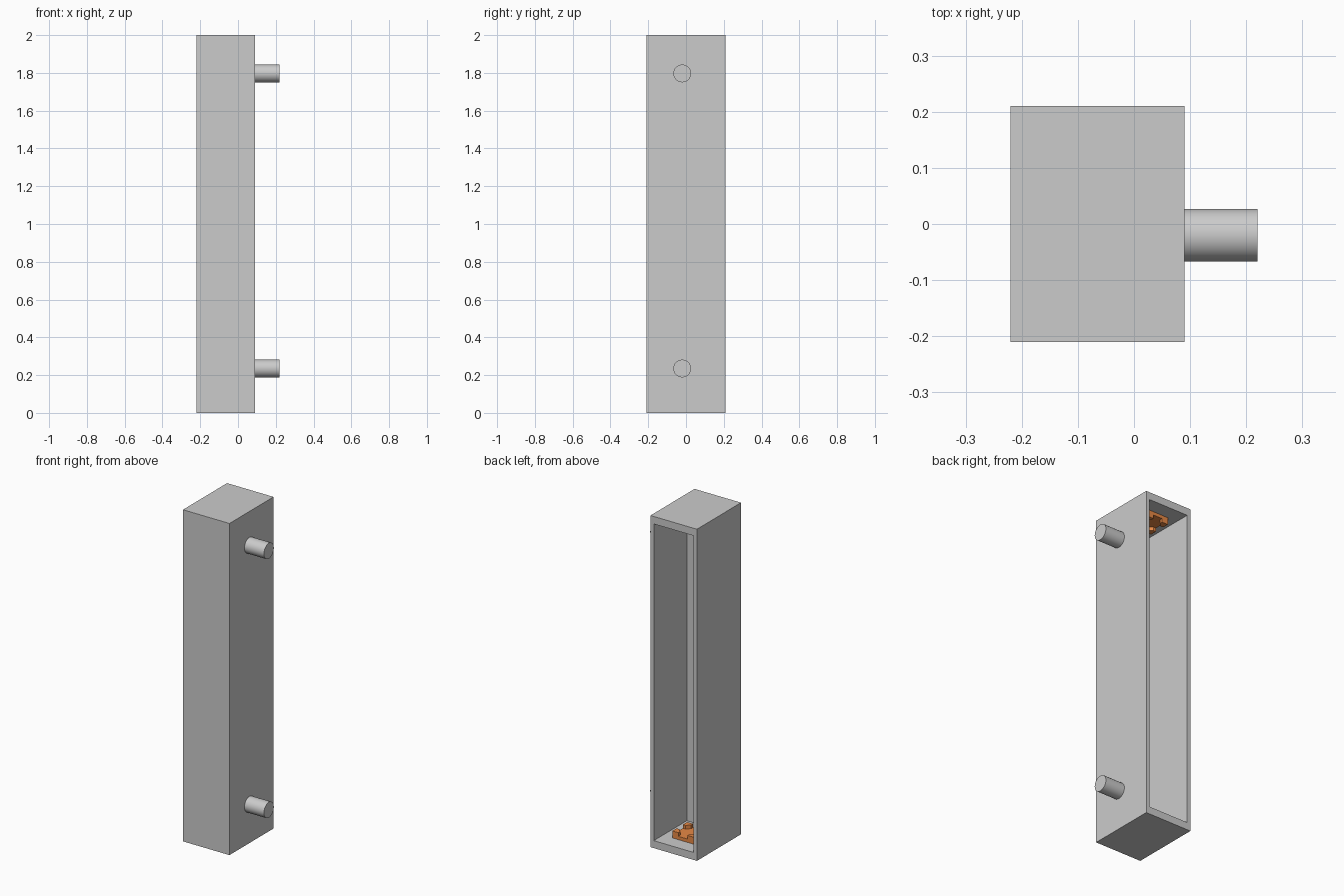
import bpy, bmesh, math
from mathutils import Matrix, Vector

if "Cube" in bpy.data.objects:
    bpy.data.objects.remove(bpy.data.objects["Cube"])

X0, X1, Y0, Y1, H = -0.22, 0.09, -0.21, 0.21, 2.0
SIDE, CAP, DEPTH = 0.022, 0.045, 0.315
CX, CY = (X0 + X1) / 2, Y1 - DEPTH / 2


def finish(bm, name, mat=None):
    mesh = bpy.data.meshes.new(name)
    bm.to_mesh(mesh)
    bm.free()
    ob = bpy.data.objects.new(name, mesh)
    bpy.context.collection.objects.link(ob)
    if mat:
        mesh.materials.append(mat)
    return ob


def prism(bm, pts, z0, z1):
    """Vertical prism from a flat outline."""
    face = bm.faces.new([bm.verts.new((x, y, z0)) for x, y in pts])
    ext = bmesh.ops.extrude_face_region(bm, geom=[face])["geom"]
    top = [g for g in ext if isinstance(g, bmesh.types.BMVert)]
    bmesh.ops.translate(bm, verts=top, vec=(0, 0, z1 - z0))


# Tall casing, with a deep recess open at the back
bm = bmesh.new()
bmesh.ops.create_cube(bm, size=1, matrix=Matrix.Translation((CX, 0, H / 2))
                      @ Matrix.Diagonal((X1 - X0, Y1 - Y0, H, 1)))
bm.normal_update()
back = max(bm.faces, key=lambda f: f.normal.y)
bmesh.ops.inset_individual(bm, faces=[back], thickness=0.02)
for v in back.verts:
    v.co.x = X0 + SIDE if v.co.x < CX else X1 - SIDE
    v.co.z = CAP if v.co.z < H / 2 else H - CAP
inner = bmesh.ops.extrude_discrete_faces(bm, faces=[back])["faces"][0]
bmesh.ops.translate(bm, verts=list(inner.verts), vec=(0, -DEPTH, 0))
finish(bm, "casing")

# Round pegs on the right side
for name, z in (("lower_peg", 0.235), ("upper_peg", 1.797)):
    bm = bmesh.new()
    bmesh.ops.create_cone(bm, cap_ends=True, segments=32, radius1=0.047,
                          radius2=0.047, depth=0.13,
                          matrix=Matrix.Translation((0.155, -0.02, z))
                          @ Matrix.Rotation(math.pi / 2, 4, 'Y'))
    ob = finish(bm, name)
    bpy.ops.object.select_all(action='DESELECT')
    ob.select_set(True)
    bpy.context.view_layer.objects.active = ob
    bpy.ops.object.shade_smooth_by_angle()

# Orange sockets on the floor and ceiling of the recess
orange = bpy.data.materials.new("orange")
orange.diffuse_color = (0.8, 0.25, 0.06, 1)
orange.use_nodes = True
orange.node_tree.nodes["Principled BSDF"].inputs["Base Color"].default_value = orange.diffuse_color
R, GAP, WALL = 0.07, 0.03, 0.018
for name, z, s in (("floor_socket", CAP, 1), ("ceiling_socket", H - CAP, -1)):
    bm = bmesh.new()
    prism(bm, [(-R, -R), (R, -R), (R, R), (-R, R)], 0, 0.02)
    # raised corner with a bevelled inner side, repeated four times
    corner = [(GAP, R), (GAP, R - WALL), (R - WALL, GAP), (R, GAP), (R, R)]
    for sx, sy in ((1, 1), (-1, 1), (-1, -1), (1, -1)):
        prism(bm, [(x * sx, y * sy) for x, y in corner], 0.02, 0.042)
    bmesh.ops.transform(bm, verts=bm.verts, matrix=Matrix.Translation((CX, CY, z))
                        @ Matrix.Diagonal((1, 1, s, 1)))
    bmesh.ops.recalc_face_normals(bm, faces=bm.faces)
    finish(bm, name, orange)
